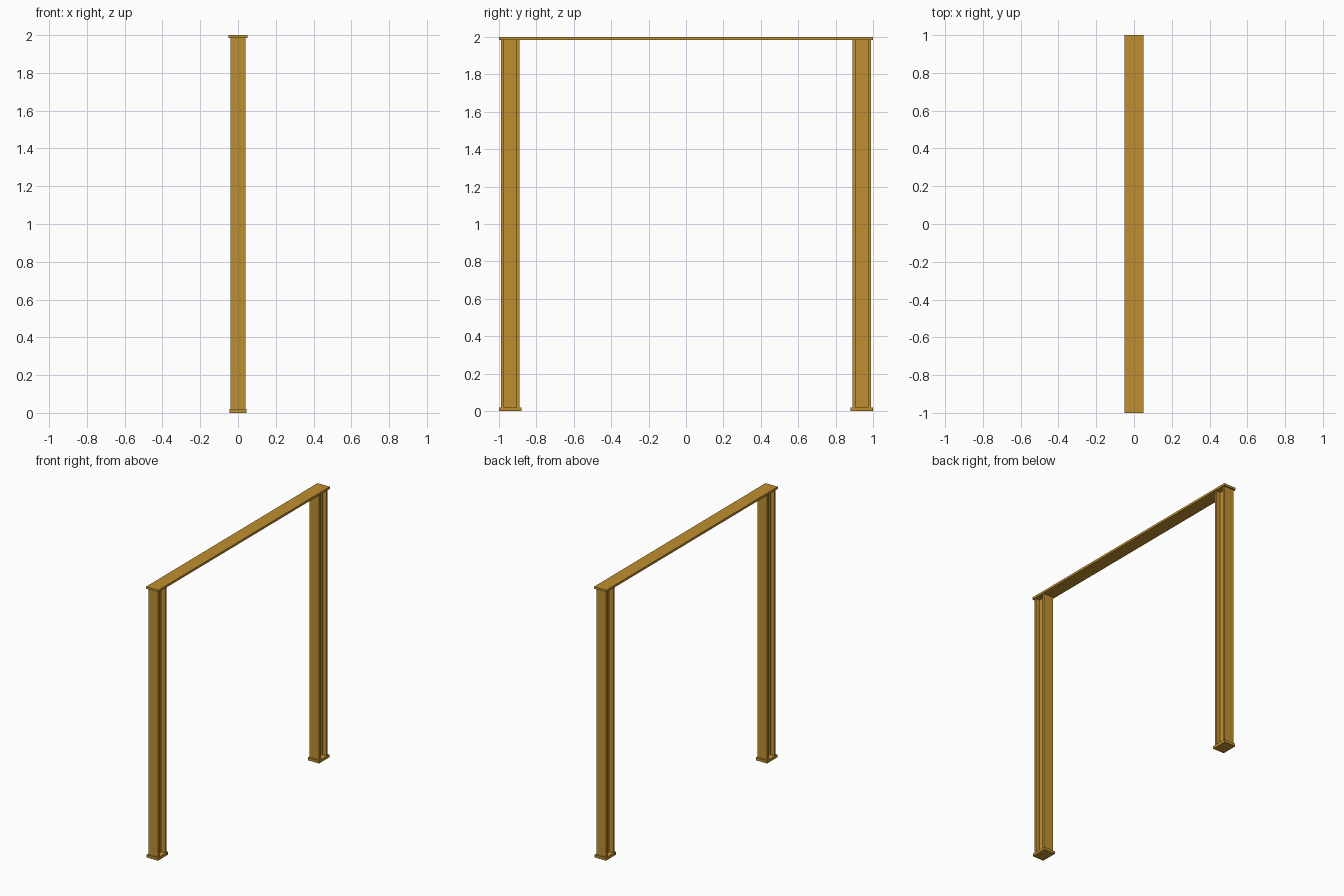
import bpy, bmesh

if "Cube" in bpy.data.objects:
    bpy.data.objects.remove(bpy.data.objects["Cube"])

mat = bpy.data.materials.new("ochre paint")
mat.diffuse_color = (0.53, 0.275, 0.03, 1)
mat.use_nodes = True
mat.node_tree.nodes["Principled BSDF"].inputs["Base Color"].default_value = mat.diffuse_color


def finish(name, bm):
    bmesh.ops.recalc_face_normals(bm, faces=bm.faces)
    me = bpy.data.meshes.new(name)
    bm.to_mesh(me)
    bm.free()
    me.materials.append(mat)
    ob = bpy.data.objects.new(name, me)
    bpy.context.collection.objects.link(ob)


def prism(name, outline, z0, z1):
    # extrude a flat outline upward
    bm = bmesh.new()
    face = bm.faces.new([bm.verts.new((x, y, z0)) for x, y in outline])
    top = bmesh.ops.extrude_face_region(bm, geom=[face])["geom"]
    bmesh.ops.translate(bm, vec=(0, 0, z1 - z0),
                        verts=[v for v in top if isinstance(v, bmesh.types.BMVert)])
    finish(name, bm)


def rect(hx, hy, cy=0):
    return [(-hx, cy - hy), (hx, cy - hy), (hx, cy + hy), (-hx, cy + hy)]


def i_section(hx, hy, flange, web, cy):
    i = hy - flange
    right = [(hx, -hy), (hx, -i), (web, -i), (web, i), (hx, i), (hx, hy)]
    left = [(-x, y) for x, y in reversed(right)]
    return [(x, y + cy) for x, y in right + left]


BASE, TOP = 0.02, 1.984

# I-beam posts on base plates
for side, s in (("front", -1), ("back", 1)):
    prism(side + "_base_plate", rect(0.046, 0.06, s * 0.94), 0, BASE)
    prism(side + "_post", i_section(0.04, 0.05, 0.016, 0.007, s * 0.94), BASE, TOP)

# flat bar across the top
prism("top_bar", rect(0.05, 1.0), TOP, 2.0)
